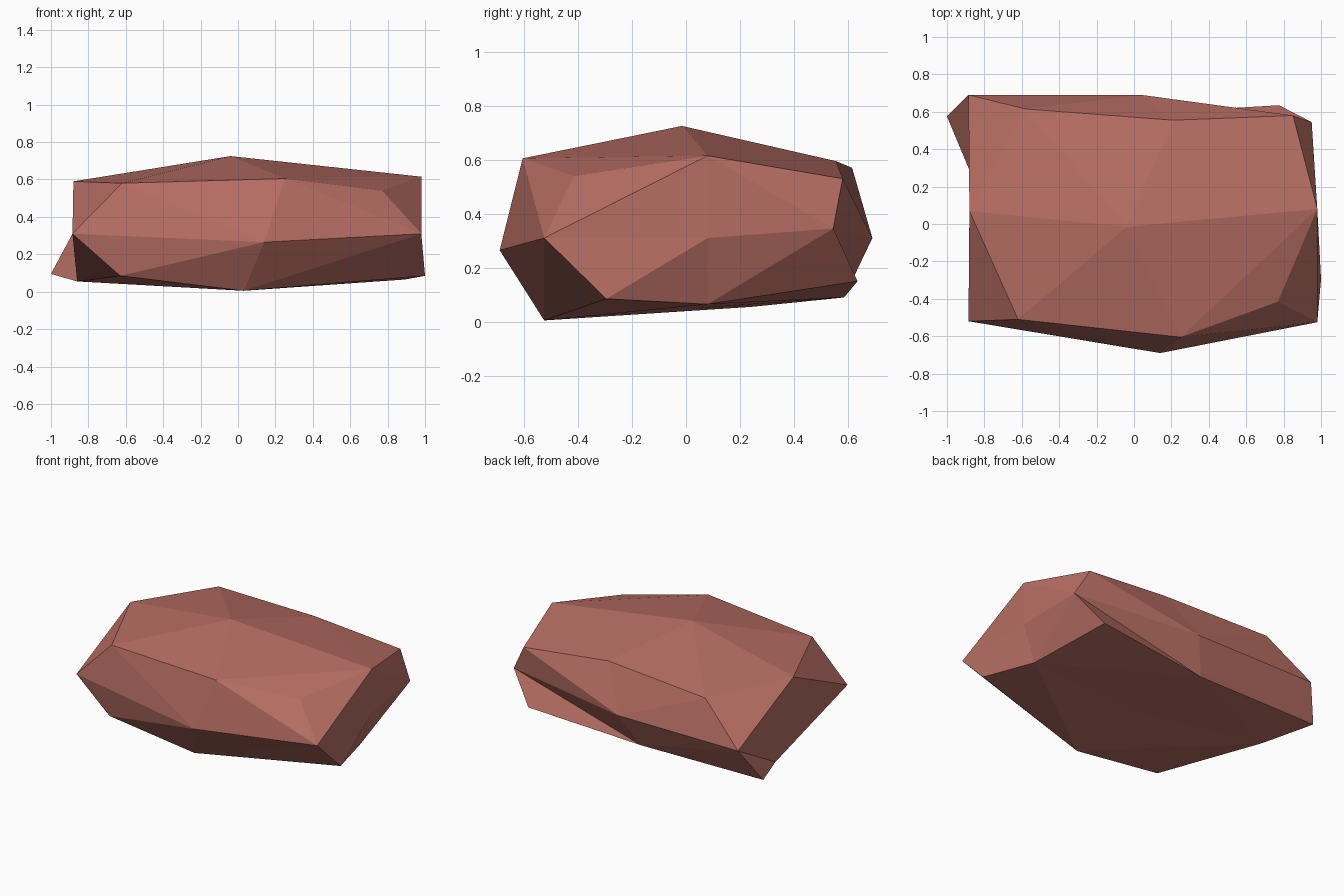
import bpy, bmesh
from mathutils import Vector

if "Cube" in bpy.data.objects:
    bpy.data.objects.remove(bpy.data.objects["Cube"])

# Rock: a 3 x 3 x 3 lattice shell pushed out of shape.
# Layers run bottom to top, rows front to back, points left to right.
LAYERS = [
    [[(-.63, -.52, .085), (.03, -.525, .005), (1.0, -.295, .085)],
     [(-.86, .24, .055), (0, .04, .05), (.89, .08, .065)],
     [(-1.0, .575, .095), (-.06, .585, .09), (.775, .635, .15)]],
    [[(-.885, -.52, .31), (.14, -.69, .265), (.98, -.525, .31)],
     [(-.88, .08, .31), None, (.98, .08, .31)],
     [(-.885, .69, .31), (.04, .69, .31), (.95, .545, .345)]],
    [[(-.62, -.51, .58), (.25, -.605, .605), (.77, -.415, .54)],
     [(-.88, .07, .59), (-.04, -.015, .725), (.98, .08, .615)],
     [(-.58, .615, .57), (.21, .555, .595), (.85, .58, .53)]],
]

# Quads (side axis, side, lower u, lower v) that fold inwards under the back corners
HOLLOW = {(0, 0, 1, 0), (1, 2, 0, 1)}

bm = bmesh.new()
grid = {}
for k, layer in enumerate(LAYERS):
    for j, row in enumerate(layer):
        for i, p in enumerate(row):
            if p:
                grid[i, j, k] = bm.verts.new(p)

# Six sides of four quads, each split along its outer (or hollow) diagonal
for axis in range(3):
    for side in (0, 2):
        for u in range(2):
            for v in range(2):
                quad = []
                for du, dv in ((0, 0), (1, 0), (1, 1), (0, 1)):
                    key = [0, 0, 0]
                    key[axis] = side
                    key[(axis + 1) % 3] = u + du
                    key[(axis + 2) % 3] = v + dv
                    quad.append(grid[tuple(key)])
                if side == 0:
                    quad.reverse()
                a, b, c, d = quad
                normal = (c.co - a.co).cross(d.co - b.co)
                outer_ac = (a.co + c.co - b.co - d.co).dot(normal) > 0
                if outer_ac != ((axis, side, u, v) in HOLLOW):
                    tris = ((a, b, c), (a, c, d))
                else:
                    tris = ((a, b, d), (b, c, d))
                for t in tris:
                    bm.faces.new(t)

bm.normal_update()
mesh = bpy.data.meshes.new("rock")
bm.to_mesh(mesh)
bm.free()

# Reddish stone colour
mat = bpy.data.materials.new("red_stone")
mat.diffuse_color = (.47, .155, .125, 1)
mat.use_nodes = True
mat.node_tree.nodes["Principled BSDF"].inputs["Base Color"].default_value = mat.diffuse_color
mesh.materials.append(mat)
rock = bpy.data.objects.new("rock", mesh)
bpy.context.collection.objects.link(rock)
